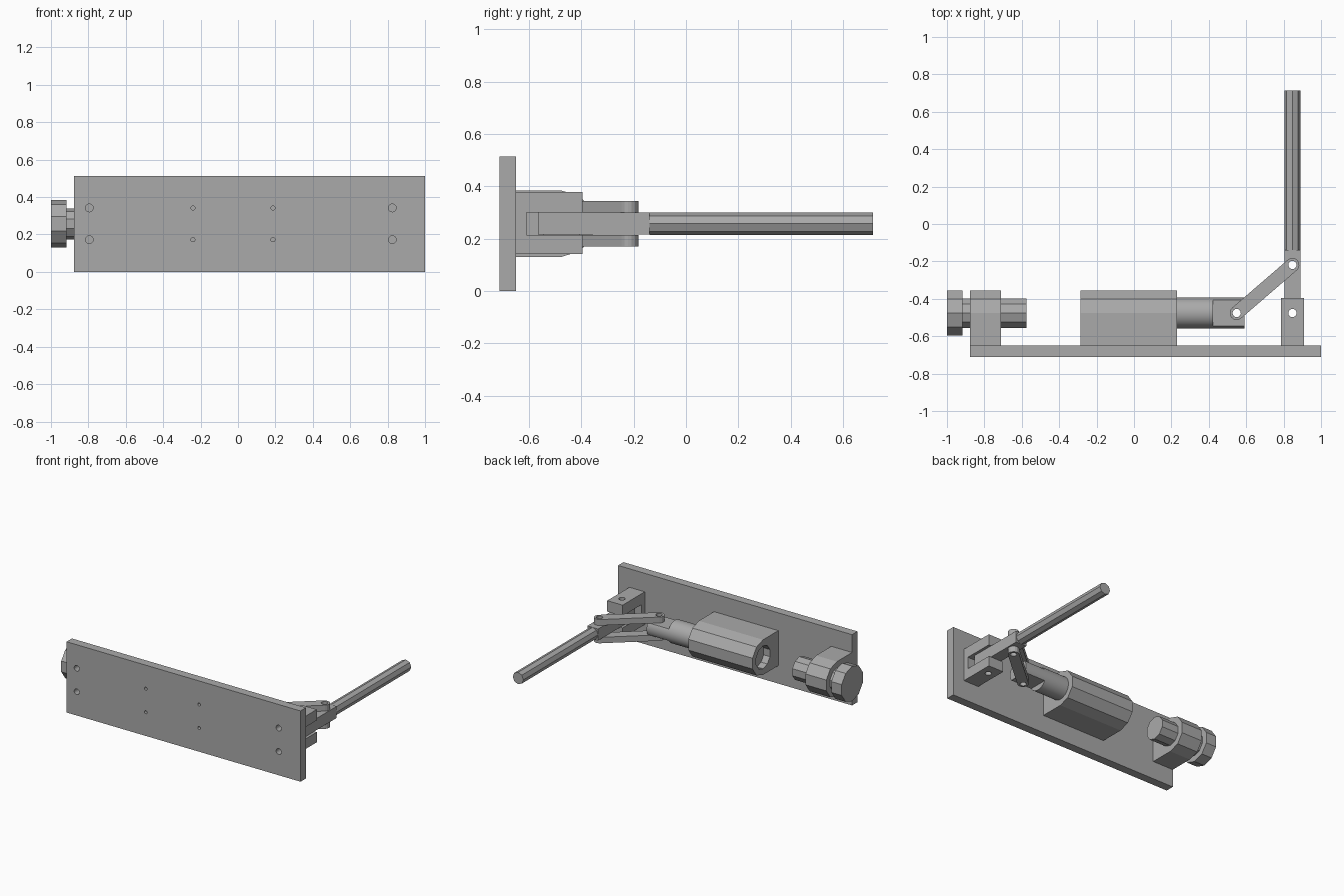
import bpy, bmesh, math

cube = bpy.data.objects.get("Cube")
if cube:
    bpy.data.objects.remove(cube, do_unlink=True)

steel = bpy.data.materials.new("grey steel")
steel.use_nodes = True
COLOUR = (0.4, 0.4, 0.4, 1)
steel.diffuse_color = COLOUR
steel.node_tree.nodes["Principled BSDF"].inputs["Base Color"].default_value = COLOUR

AXIS_Y, MID_Z = -0.476, 0.257      # centre line of bolt, body and plunger
HINGE = (0.847, AXIS_Y)            # handle pivot
KNEE = (0.847, -0.219)             # link pivot on the handle
TIP = (0.549, AXIS_Y)              # link pivot on the plunger
PLACE = {"X": lambda a, b, d: (d, a, b),
         "Y": lambda a, b, d: (a, d, b),
         "Z": lambda a, b, d: (a, b, d)}


def prism(name, outline, axis, start, end):
    """Extrude a flat outline along an axis."""
    bm = bmesh.new()
    low, high = ([bm.verts.new(PLACE[axis](a, b, d)) for a, b in outline]
                 for d in (start, end))
    bm.faces.new(low)
    bm.faces.new(high)
    n = len(low)
    for i in range(n):
        j = (i + 1) % n
        bm.faces.new((low[i], low[j], high[j], high[i]))
    bmesh.ops.recalc_face_normals(bm, faces=bm.faces)
    mesh = bpy.data.meshes.new(name)
    bm.to_mesh(mesh)
    bm.free()
    mesh.materials.append(steel)
    obj = bpy.data.objects.new(name, mesh)
    bpy.context.collection.objects.link(obj)
    return obj


def arc(centre, radius, sides, first=90, sweep=360):
    """Points of a polygonal arc; a full turn leaves out the repeated point."""
    count = sides if sweep == 360 else sides + 1
    angles = [math.radians(first + sweep * i / sides) for i in range(count)]
    return [(centre[0] + radius * math.cos(t), centre[1] + radius * math.sin(t))
            for t in angles]


def box(name, x, y, z):
    return prism(name, [(x[0], y[0]), (x[1], y[0]), (x[1], y[1]), (x[0], y[1])],
                 "Z", *z)


def cut(obj, cutters):
    """Subtract the cutters, keep the result and delete the cutters."""
    for c in cutters:
        c.hide_render = True
        mod = obj.modifiers.new("cut", "BOOLEAN")
        mod.operation, mod.solver, mod.object = "DIFFERENCE", "EXACT", c
    bpy.context.view_layer.update()
    graph = bpy.context.evaluated_depsgraph_get()
    result = bpy.data.meshes.new_from_object(obj.evaluated_get(graph))
    obj.modifiers.clear()
    obj.data = result
    for c in cutters:
        bpy.data.objects.remove(c, do_unlink=True)


def pivot_hole(point):
    return prism("hole_cutter", arc(point, 0.022, 16), "Z", -0.1, 0.7)


CENTRE = (AXIS_Y, MID_Z)

# Base plate with large and small screw holes
plate = box("base_plate", (-0.877, 1.0), (-0.712, -0.65), (0, 0.513))
cut(plate, [prism("hole_cutter", arc((x, z), r, 16), "Y", -0.8, -0.6)
            for x, r in ((-0.795, 0.021), (0.825, 0.021), (-0.241, 0.011), (0.187, 0.011))
            for z in (0.172, 0.342)])

# Round-topped housings with a ten-sided bore
half_round = [(-0.65, MID_Z - 0.127)] + arc(CENTRE, 0.127, 5, -90, 180) + [(-0.65, MID_Z + 0.127)]
for name, start, end in (("bolt_bracket", -0.877, -0.71), ("plunger_housing", -0.285, 0.23)):
    housing = prism(name, half_round, "X", start, end)
    cut(housing, [prism("bore_cutter", arc(CENTRE, 0.083, 10), "X", start - 0.1, end + 0.1)])

# Stop bolt
prism("bolt_head", arc(CENTRE, 0.127, 10), "X", -1.0, -0.917)
prism("bolt_shank", arc(CENTRE, 0.083, 10), "X", -0.917, -0.575)

# Plunger with a flattened, drilled tongue
plunger = prism("plunger", arc(CENTRE, 0.082, 40), "X", -0.235, 0.592)
cut(plunger, [box("flat_cutter", (0.422, 0.7), (-0.7, -0.3), z)
              for z in ((0.3, 0.5), (0.0, 0.214))] + [pivot_hole(TIP)])
bpy.ops.object.select_all(action="DESELECT")
plunger.select_set(True)
bpy.context.view_layer.objects.active = plunger
bpy.ops.object.shade_smooth_by_angle(angle=math.radians(25))

# Slotted hinge block
clevis = box("hinge_block", (0.786, 0.909), (-0.65, -0.396), (0.141, 0.379))
cut(clevis, [box("slot_cutter", (0.6, 1.1), (-0.61, -0.2), (0.214, 0.3)), pivot_hole(HINGE)])

# Handle: flat drilled bar and eight-sided grip
bar = box("handle_bar", (0.804, 0.89), (-0.565, -0.14), (0.215, 0.299))
cut(bar, [pivot_hole(HINGE), pivot_hole(KNEE)])
prism("handle_grip", arc((HINGE[0], MID_Z), 0.043, 8), "Y", -0.14, 0.714)

# Pair of toggle links above and below the bar
slope = math.degrees(math.atan2(KNEE[1] - TIP[1], KNEE[0] - TIP[0]))
capsule = arc(KNEE, 0.037, 8, slope - 90, 180) + arc(TIP, 0.037, 8, slope + 90, 180)
for name, low, high in (("upper_link", 0.3, 0.343), ("lower_link", 0.171, 0.214)):
    link = prism(name, capsule, "Z", low, high)
    cut(link, [pivot_hole(TIP), pivot_hole(KNEE)])
